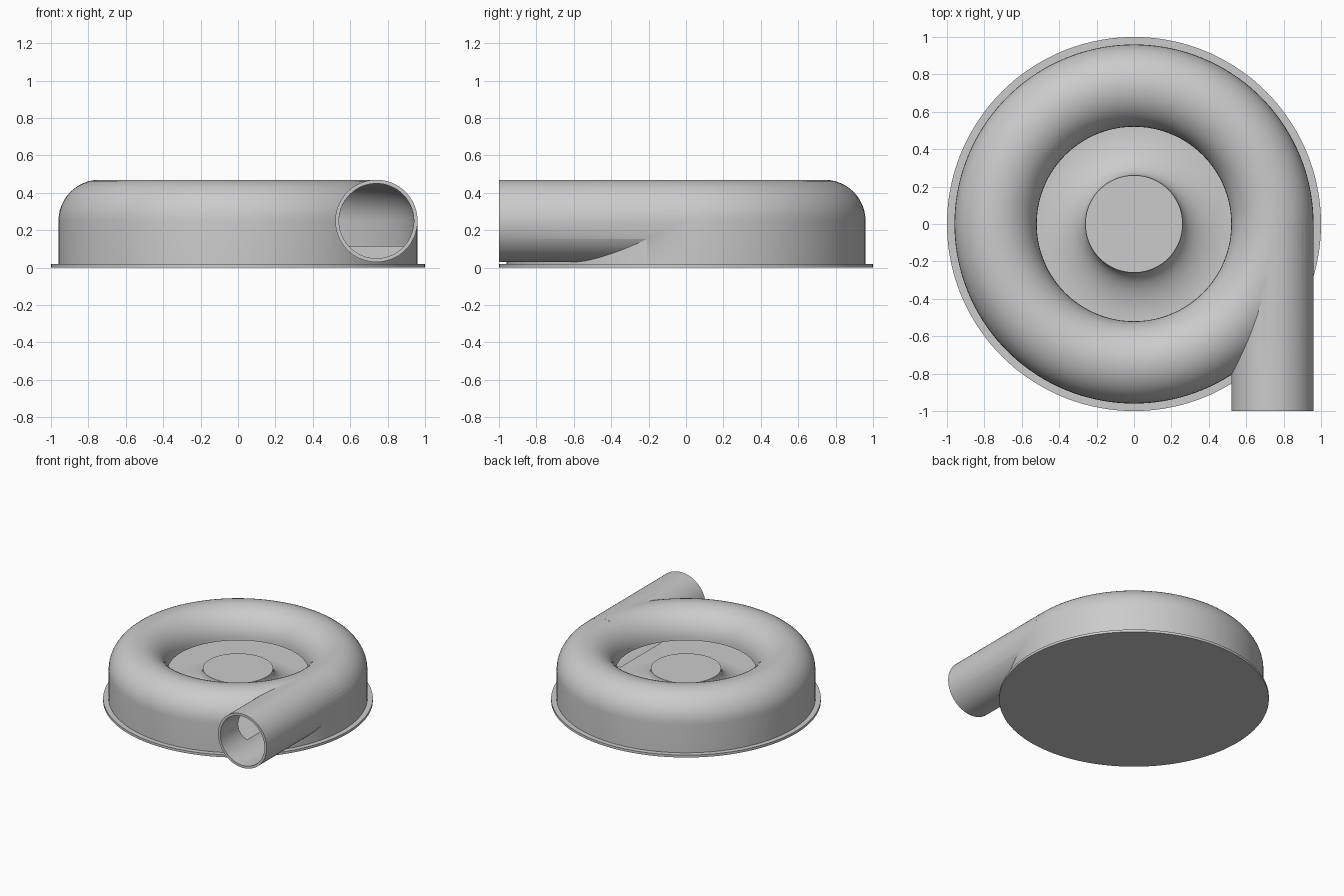
import bpy, bmesh, math
from mathutils import Matrix, Vector

if "Cube" in bpy.data.objects:
    bpy.data.objects.remove(bpy.data.objects["Cube"])

grey = bpy.data.materials.new("casing grey")
grey.use_nodes = True
colour = (0.6, 0.6, 0.6, 1)
grey.diffuse_color = colour
grey.node_tree.nodes["Principled BSDF"].inputs["Base Color"].default_value = colour

RING, TUBE, BORE, AXIS_Z = 0.74, 0.22, 0.2, 0.25
FLOOR = 0.115


def add(name, bm):
    bmesh.ops.recalc_face_normals(bm, faces=bm.faces)
    mesh = bpy.data.meshes.new(name)
    bm.to_mesh(mesh)
    bm.free()
    mesh.materials.append(grey)
    ob = bpy.data.objects.new(name, mesh)
    bpy.context.collection.objects.link(ob)
    return ob


def lathe(name, profile, steps=144):
    """Spin a profile of (radius, height) points round the z axis."""
    bm = bmesh.new()
    verts = [bm.verts.new((r, 0, z)) for r, z in profile]
    edges = [bm.edges.new(pair) for pair in zip(verts, verts[1:])]
    if profile[0][0] > 0:
        edges.append(bm.edges.new((verts[-1], verts[0])))
    bmesh.ops.spin(bm, geom=verts + edges, cent=(0, 0, 0), axis=(0, 0, 1),
                   angle=math.tau, steps=steps, use_merge=True)
    bmesh.ops.remove_doubles(bm, verts=bm.verts, dist=0.0001)
    return add(name, bm)


def rod(name, radius, y0, y1):
    """Cylinder along y on the outlet axis."""
    bm = bmesh.new()
    place = Matrix.Translation((RING, (y0 + y1) / 2, AXIS_Z)) @ Matrix.Rotation(math.pi / 2, 4, "X")
    bmesh.ops.create_cone(bm, cap_ends=True, segments=96, radius1=radius,
                          radius2=radius, depth=y1 - y0, matrix=place)
    return add(name, bm)


def arc(cx, cz, rx, rz, start, end, n=24):
    angles = [math.radians(start + (end - start) * i / n) for i in range(n + 1)]
    return [(cx + rx * math.cos(a), cz + rz * math.sin(a)) for a in angles]


def combine(ob, other, operation):
    bpy.context.view_layer.objects.active = ob
    mod = ob.modifiers.new(operation, "BOOLEAN")
    mod.operation, mod.solver, mod.object = operation, "EXACT", other
    bpy.ops.object.modifier_apply(modifier=mod.name)


# Base plate and flared hub
base = lathe("base_plate", [(0, 0), (1, 0), (1, 0.02), (0, 0.02)])
hub = lathe("hub", [(0, 0.265)] + arc(0.52, 0.265, 0.26, 0.15, 180, 270)
            + [(0.52, 0.1), (0, 0.1)])

# Ring casing with a hollow channel and a raised floor
casing = lathe("casing", [(0, FLOOR), (RING + BORE, FLOOR)]
               + arc(RING, AXIS_Z, BORE, BORE, 0, 180)
               + arc(RING, AXIS_Z, TUBE, TUBE, 180, 0)
               + [(RING + TUBE, 0.01), (0, 0.01)])

# Outlet pipe, trimmed to the channel, then bored through
channel = lathe("channel_cutter", [(0.3, FLOOR), (RING + BORE, FLOOR)]
                + arc(RING, AXIS_Z, BORE, BORE, 0, 180) + [(0.3, AXIS_Z)])
pipe = rod("outlet_pipe", TUBE, -1, 0)
bore = rod("bore_cutter", BORE, -1.1, 0)
combine(pipe, channel, "DIFFERENCE")
combine(casing, pipe, "UNION")
combine(casing, bore, "DIFFERENCE")
for helper in (channel, pipe, bore):
    bpy.data.objects.remove(helper)

# Smooth curves, sharp rims
bpy.ops.object.select_all(action="DESELECT")
for ob in (base, hub, casing):
    ob.select_set(True)
bpy.context.view_layer.objects.active = casing
bpy.ops.object.shade_smooth_by_angle(angle=math.radians(30))
